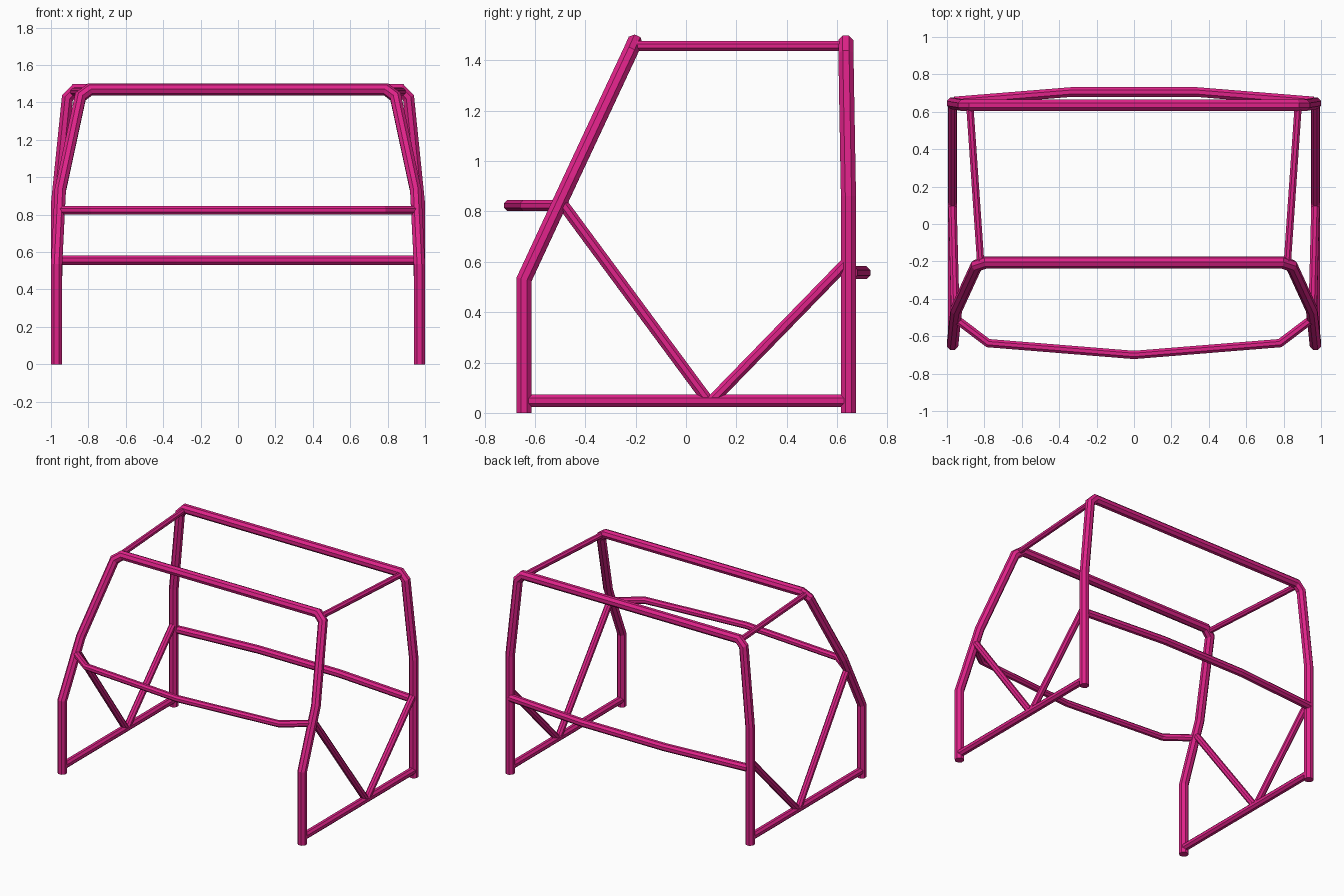
import bpy, bmesh, math
from mathutils import Vector

if "Cube" in bpy.data.objects:
    bpy.data.objects.remove(bpy.data.objects["Cube"])

pink = bpy.data.materials.new("magenta_paint")
pink.diffuse_color = (0.74, 0.016, 0.25, 1)
pink.use_nodes = True
pink.node_tree.nodes["Principled BSDF"].inputs["Base Color"].default_value = pink.diffuse_color
SIDES = 8


def tube(name, pts, r):
    """Octagonal pipe along a path, mitred at every bend."""
    pts = [Vector(p) for p in pts]
    dirs = [(b - a).normalized() for a, b in zip(pts, pts[1:])]
    d = dirs[0]
    u = d.cross(Vector((0, 1, 0)))
    if u.length < 0.7:
        u = d.cross(Vector((1, 0, 0)))
    u.normalize()
    v = d.cross(u)
    ring = []
    for i in range(SIDES):
        a = math.tau * (i + 0.5) / SIDES
        ring.append(pts[0] + r * (math.cos(a) * u + math.sin(a) * v))
    bm = bmesh.new()
    loops = [[bm.verts.new(c) for c in ring]]
    for k, d in enumerate(dirs):
        n = d if k == len(dirs) - 1 else (d + dirs[k + 1]).normalized()
        p = pts[k + 1]
        ring = [c + d * ((p - c).dot(n) / d.dot(n)) for c in ring]
        loops.append([bm.verts.new(c) for c in ring])
    for a, b in zip(loops, loops[1:]):
        for i in range(SIDES):
            j = (i + 1) % SIDES
            bm.faces.new((a[i], a[j], b[j], b[i]))
    bm.faces.new(loops[0])
    bm.faces.new(loops[-1])
    bmesh.ops.recalc_face_normals(bm, faces=bm.faces[:])
    me = bpy.data.meshes.new(name)
    bm.to_mesh(me)
    bm.free()
    me.materials.append(pink)
    bpy.context.collection.objects.link(bpy.data.objects.new(name, me))


def flip(pts):
    return [(-x, y, z) for x, y, z in pts]


def across(name, half, r):
    """Bar spanning both sides: right half path mirrored to the left."""
    tube(name, half + [p for p in flip(half)[::-1] if p[0] != 0], r)


def pair(name, pts, r):
    tube(name + "_right", pts, r)
    tube(name + "_left", flip(pts), r)


# main hoops
across("front_hoop", [(0.97, -0.643, 0), (0.97, -0.643, 0.53), (0.95, -0.457, 0.93),
                      (0.842, -0.222, 1.432), (0.79, -0.205, 1.47)], 0.0325)
across("rear_hoop", [(0.97, 0.645, 0), (0.97, 0.645, 0.86),
                     (0.912, 0.635, 1.425), (0.87, 0.635, 1.468)], 0.0325)

# cross bars at dash and back
across("dash_bar", [(0.955, -0.505, 0.823), (0.78, -0.637, 0.823), (0, -0.70, 0.823)], 0.024)
across("rear_bar", [(0.96, 0.655, 0.557), (0.33, 0.706, 0.557)], 0.028)

# side rails and braces
pair("roof_rail", [(0.82, -0.205, 1.457), (0.878, 0.635, 1.457)], 0.021)
pair("sill", [(0.97, -0.64, 0.048), (0.97, 0.64, 0.048)], 0.027)
pair("front_brace", [(0.97, 0.09, 0.045), (0.955, -0.49, 0.83)], 0.024)
pair("rear_brace", [(0.97, 0.1, 0.045), (0.97, 0.645, 0.605)], 0.024)
